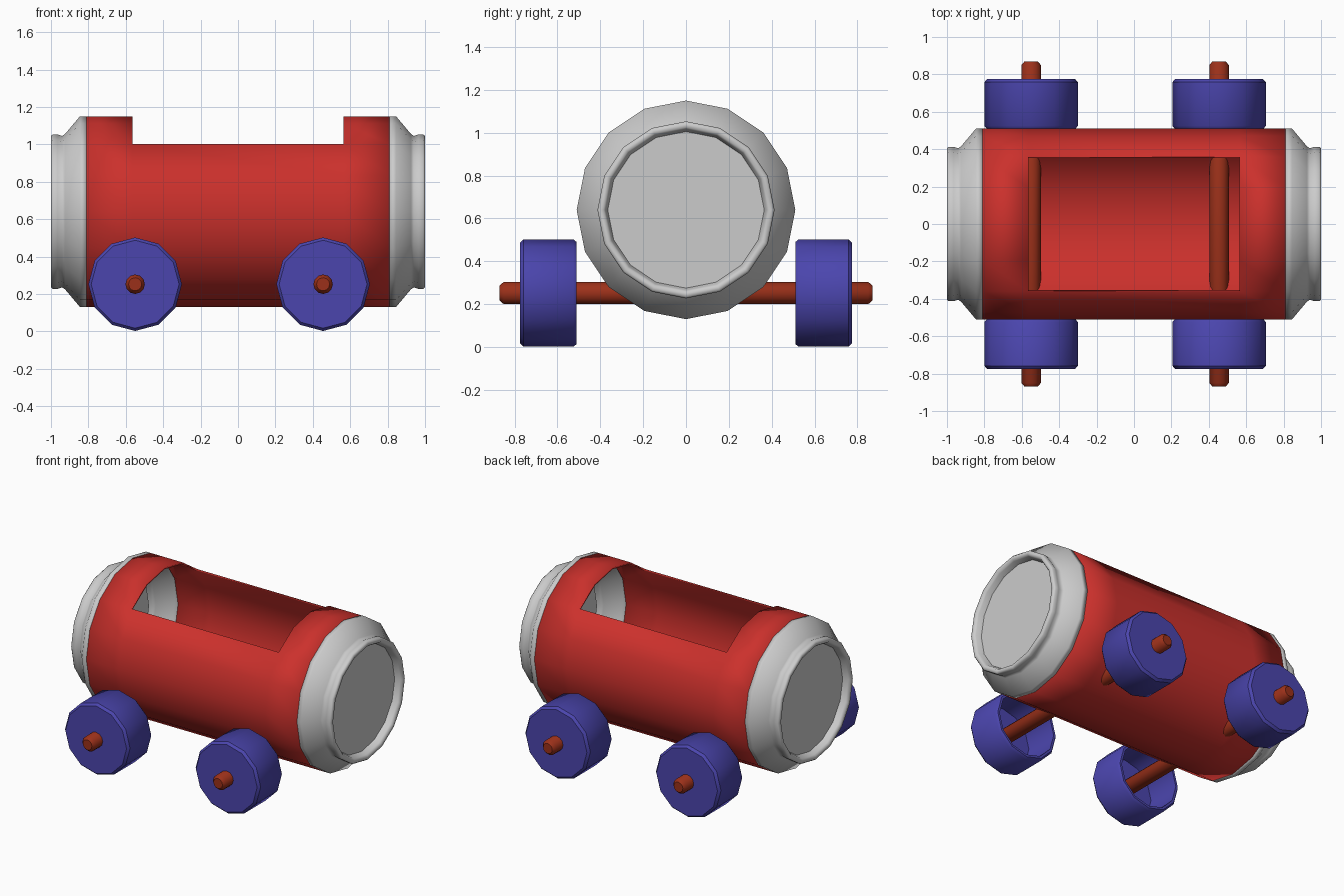
import bpy, bmesh, math
from mathutils import Matrix

if "Cube" in bpy.data.objects:
    bpy.data.objects.remove(bpy.data.objects["Cube"])


def material(name, rgb):
    m = bpy.data.materials.new(name)
    m.diffuse_color = (*rgb, 1)
    m.use_nodes = True
    m.node_tree.nodes["Principled BSDF"].inputs["Base Color"].default_value = m.diffuse_color
    return m


RED = material("red_paint", (0.6, 0.03, 0.025))
BLUE = material("blue_plastic", (0.07, 0.06, 0.42))
BROWN = material("brown_wood", (0.33, 0.03, 0.01))


def lathe(name, profile, sides, matrix, mat=None, start=False, end=False,
          angle=40, remove=None):
    """Revolve (radius, height) points around local z, optionally capping the ends."""
    bm = bmesh.new()
    rings = []
    for r, h in profile:
        rings.append([bm.verts.new((r * math.cos(2 * math.pi * i / sides),
                                    r * math.sin(2 * math.pi * i / sides), h))
                      for i in range(sides)])
    for a, b in zip(rings, rings[1:]):
        for i in range(sides):
            j = (i + 1) % sides
            bm.faces.new((a[i], a[j], b[j], b[i]))
    if start:
        bm.faces.new(rings[0][::-1])
    if end:
        bm.faces.new(rings[-1])
    bm.transform(matrix)
    if start and end:
        bmesh.ops.recalc_face_normals(bm, faces=bm.faces[:])
    if remove:
        doomed = [f for f in bm.faces if remove(f.calc_center_median())]
        bmesh.ops.delete(bm, geom=doomed, context='FACES')
    mesh = bpy.data.meshes.new(name)
    bm.to_mesh(mesh)
    bm.free()
    for p in mesh.polygons:
        p.use_smooth = True
    mesh.set_sharp_from_angle(angle=math.radians(angle))
    if mat:
        mesh.materials.append(mat)
    ob = bpy.data.objects.new(name, mesh)
    bpy.context.collection.objects.link(ob)
    return ob


def shell(ob, thickness):
    mod = ob.modifiers.new("thickness", 'SOLIDIFY')
    mod.thickness = thickness
    mod.offset = -1


along_x = Matrix.Translation((0, 0, 0.64)) @ Matrix.Rotation(math.pi / 2, 4, 'Y')

# Can body with the rectangular opening on top
body = lathe("can_body", [(0.51, x) for x in (-0.81, -0.565, 0.565, 0.81)], 16,
             along_x, RED,
             remove=lambda c: abs(c.x) < 0.1 and c.z > 1.0)
shell(body, 0.012)

# Metal can ends: shoulder, neck, rolled rim and recessed lid
end_profile = [(0.51, 0.81), (0.51, 0.845), (0.415, 0.925), (0.405, 0.94),
               (0.413, 0.965), (0.413, 0.99), (0.405, 1.0), (0.385, 1.0),
               (0.375, 0.985), (0.365, 0.95)]
for side, turn in (("right", 0), ("left", math.pi)):
    cap = lathe(f"can_end_{side}", end_profile, 16,
                Matrix.Rotation(turn, 4, 'Z') @ along_x, end=True, angle=60)
    shell(cap, 0.008)

# Axles through the can, with a hollow wheel at each end
axle_profile = [(0.035, -0.87), (0.052, -0.85), (0.052, 0.85), (0.035, 0.87)]
wheel_profile = [(0.215, 0.745), (0.222, 0.51), (0.238, 0.51), (0.25, 0.525),
                 (0.25, 0.758), (0.235, 0.775)]
for where, x in (("left", -0.55), ("right", 0.455)):
    along_y = Matrix.Translation((x, 0, 0.252)) @ Matrix.Rotation(-math.pi / 2, 4, 'X')
    lathe(f"axle_{where}", axle_profile, 12, along_y, BROWN, True, True)
    for side, turn in (("back", 0), ("front", math.pi)):
        lathe(f"wheel_{side}_{where}", wheel_profile, 12,
              along_y @ Matrix.Rotation(turn, 4, 'X'), BLUE, True, True)
